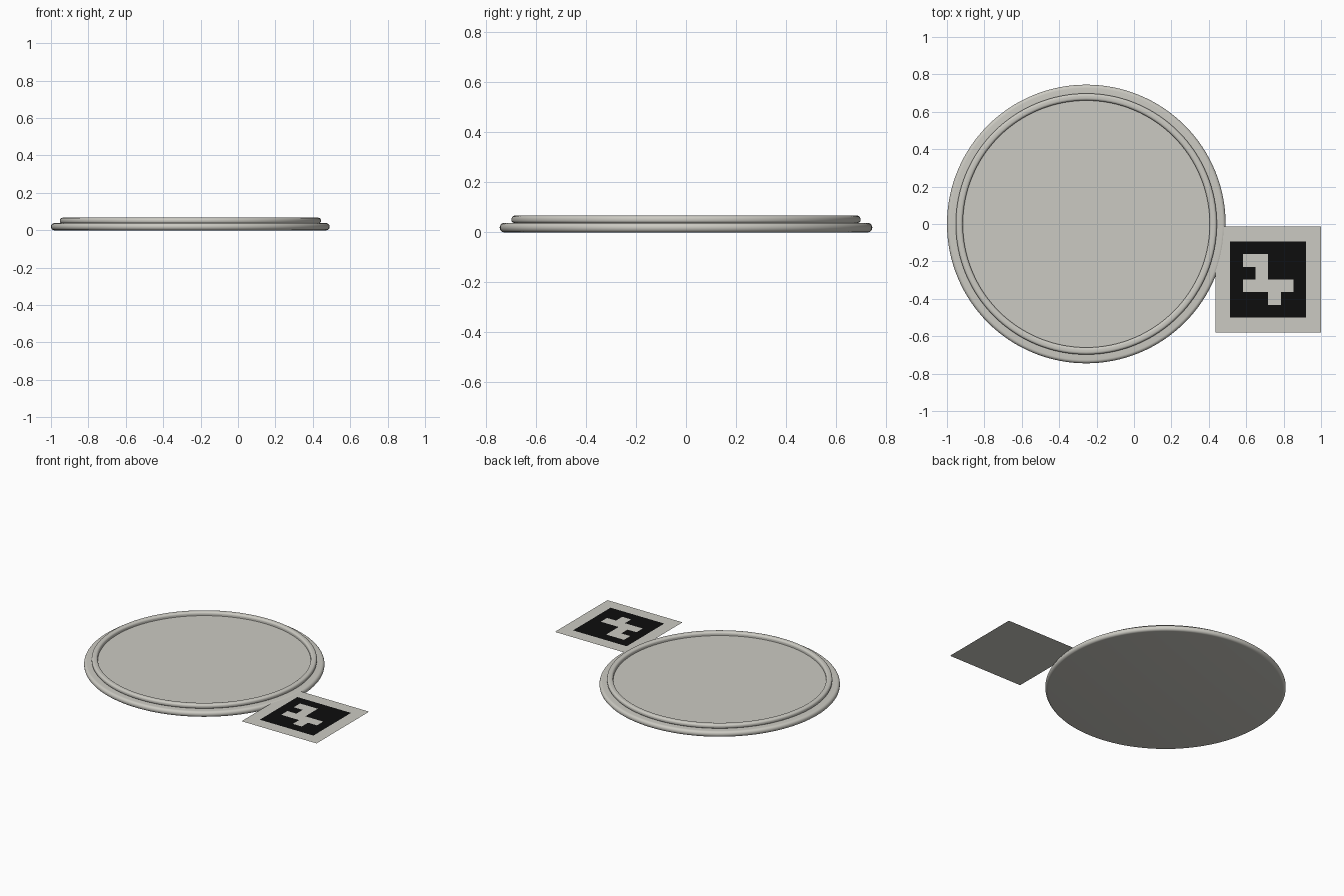
import bpy, bmesh, math

if "Cube" in bpy.data.objects:
    bpy.data.objects.remove(bpy.data.objects["Cube"])

def material(name, rgb):
    m = bpy.data.materials.new(name)
    m.diffuse_color = (*rgb, 1)
    m.use_nodes = True
    m.node_tree.nodes["Principled BSDF"].inputs["Base Color"].default_value = m.diffuse_color
    return m

STONE = material("warm grey", (0.60, 0.59, 0.54))
BLACK = material("black", (0.004, 0.004, 0.004))

CX = -0.255      # plate centre in x
SEGMENTS = 128

def add_object(name, bm, mats):
    me = bpy.data.meshes.new(name)
    bm.to_mesh(me)
    bm.free()
    ob = bpy.data.objects.new(name, me)
    bpy.context.collection.objects.link(ob)
    for m in mats:
        me.materials.append(m)
    return ob

def arc(r, z, radius, start, end, steps=6):
    """Profile points on an arc, angles in degrees."""
    angles = [math.radians(start + (end - start) * i / steps) for i in range(steps + 1)]
    return [(r + radius * math.cos(a), z + radius * math.sin(a)) for a in angles]

def lathe(name, profile):
    """Turn a profile that starts and ends on the axis into a solid disc."""
    bm = bmesh.new()
    verts = [bm.verts.new((r, 0, z)) for r, z in profile]
    edges = [bm.edges.new(pair) for pair in zip(verts, verts[1:])]
    bmesh.ops.spin(bm, geom=verts + edges, cent=(0, 0, 0), axis=(0, 0, 1),
                   angle=math.tau, steps=SEGMENTS, use_merge=False)
    bmesh.ops.remove_doubles(bm, verts=bm.verts, dist=1e-5)
    bmesh.ops.recalc_face_normals(bm, faces=bm.faces)
    ob = add_object(name, bm, [STONE])
    ob.location.x = CX
    bpy.context.view_layer.objects.active = ob
    ob.select_set(True)
    bpy.ops.object.shade_smooth_by_angle(angle=math.radians(35))
    ob.select_set(False)
    return ob

# Round plate: wide rounded foot, beaded rim and sunken top panel
profile = [(0, 0)]
profile += arc(0.727, 0.018, 0.018, -90, 0)
profile += arc(0.727, 0.020, 0.018, 0, 90)
profile += [(0.688, 0.038)]
profile += arc(0.688, 0.048, 0.010, -90, 0, 4)
profile += arc(0.684, 0.053, 0.014, 0, 90)
profile += arc(0.674, 0.053, 0.014, 90, 180)
profile += [(0.660, 0.043), (0, 0.043)]
lathe("round_plate", profile)

# Square card beside the plate: black panel with a light cell pattern
CARD, PANEL, CELLS = 0.565, 0.406, 6
LIGHT = {(1, 1), (1, 2), (2, 2), (3, 1), (3, 2), (3, 3), (3, 4), (4, 3)}  # (row, column)
lines = [-CARD / 2] + [PANEL * (i / CELLS - 0.5) for i in range(CELLS + 1)] + [CARD / 2]
bm = bmesh.new()
grid = [[bm.verts.new((x, -y, 0)) for x in lines] for y in lines]
for j in range(CELLS + 2):
    for i in range(CELLS + 2):
        f = bm.faces.new((grid[j + 1][i], grid[j + 1][i + 1], grid[j][i + 1], grid[j][i]))
        inside = 1 <= i <= CELLS and 1 <= j <= CELLS
        f.material_index = int(inside and (j - 1, i - 1) not in LIGHT)
card = add_object("marker_card", bm, [STONE, BLACK])
card.location = (1 - CARD / 2, -0.297, 0.036)

# Plain backing so the underside of the card stays light
bm = bmesh.new()
bmesh.ops.create_grid(bm, x_segments=1, y_segments=1, size=CARD / 2)
bmesh.ops.reverse_faces(bm, faces=bm.faces)
back = add_object("card_backing", bm, [STONE])
back.location = (1 - CARD / 2, -0.297, 0.034)
